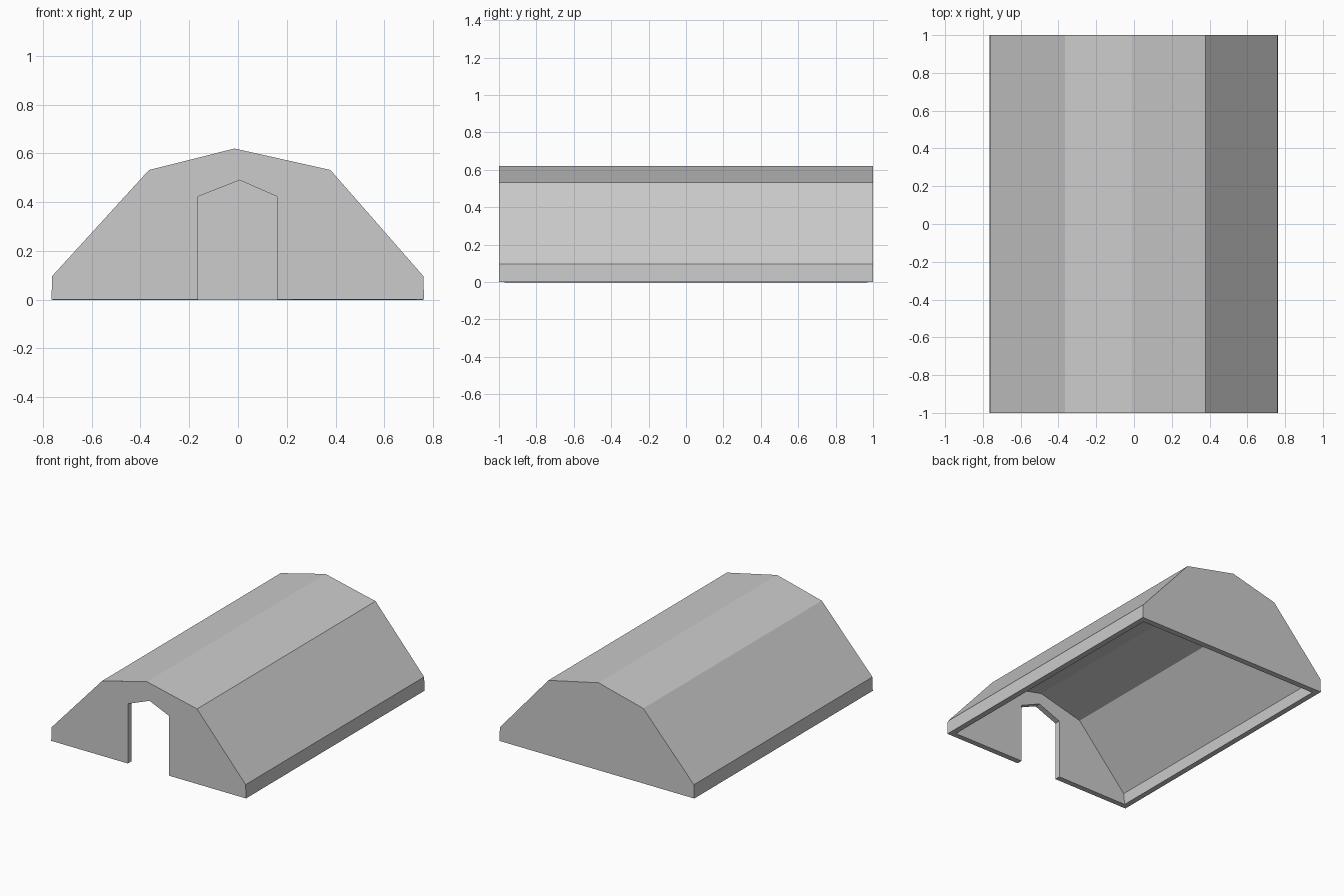
import bpy, bmesh

if "Cube" in bpy.data.objects:
    bpy.data.objects.remove(bpy.data.objects["Cube"])

WALL = 0.04
PROFILE = [(-0.765, 0), (-0.762, 0.097), (-0.365, 0.532), (-0.014, 0.62),
           (0.379, 0.532), (0.76, 0.097), (0.763, 0)]
DOOR = [(0.16, 0), (0.16, 0.423), (0.007, 0.49), (-0.164, 0.423), (-0.164, 0)]

bm = bmesh.new()


def ring(points, y):
    return [bm.verts.new((x, y, z)) for x, z in points]


front = ring(PROFILE, -1)
back = ring(PROFILE, 1)
door = ring(DOOR, -1)

# roof and side strips
for i in range(len(PROFILE) - 1):
    bm.faces.new((front[i], front[i + 1], back[i + 1], back[i]))

# closed back gable and front gable notched by the doorway
bm.faces.new(back)
bm.faces.new(front + door)
bmesh.ops.recalc_face_normals(bm, faces=bm.faces[:])
# make sure the skin faces outwards before thickening
rear = next(f for f in bm.faces if all(v.co.y > 0.9 for v in f.verts))
if rear.normal.y < 0:
    bmesh.ops.reverse_faces(bm, faces=bm.faces[:])

mesh = bpy.data.meshes.new("shelter_shell")
bm.to_mesh(mesh)
bm.free()
shell = bpy.data.objects.new("shelter_shell", mesh)
bpy.context.collection.objects.link(shell)

# wall thickness grows inwards, open underneath
solid = shell.modifiers.new("wall_thickness", 'SOLIDIFY')
solid.thickness = WALL
solid.offset = -1
solid.use_even_offset = True
solid.use_quality_normals = True
